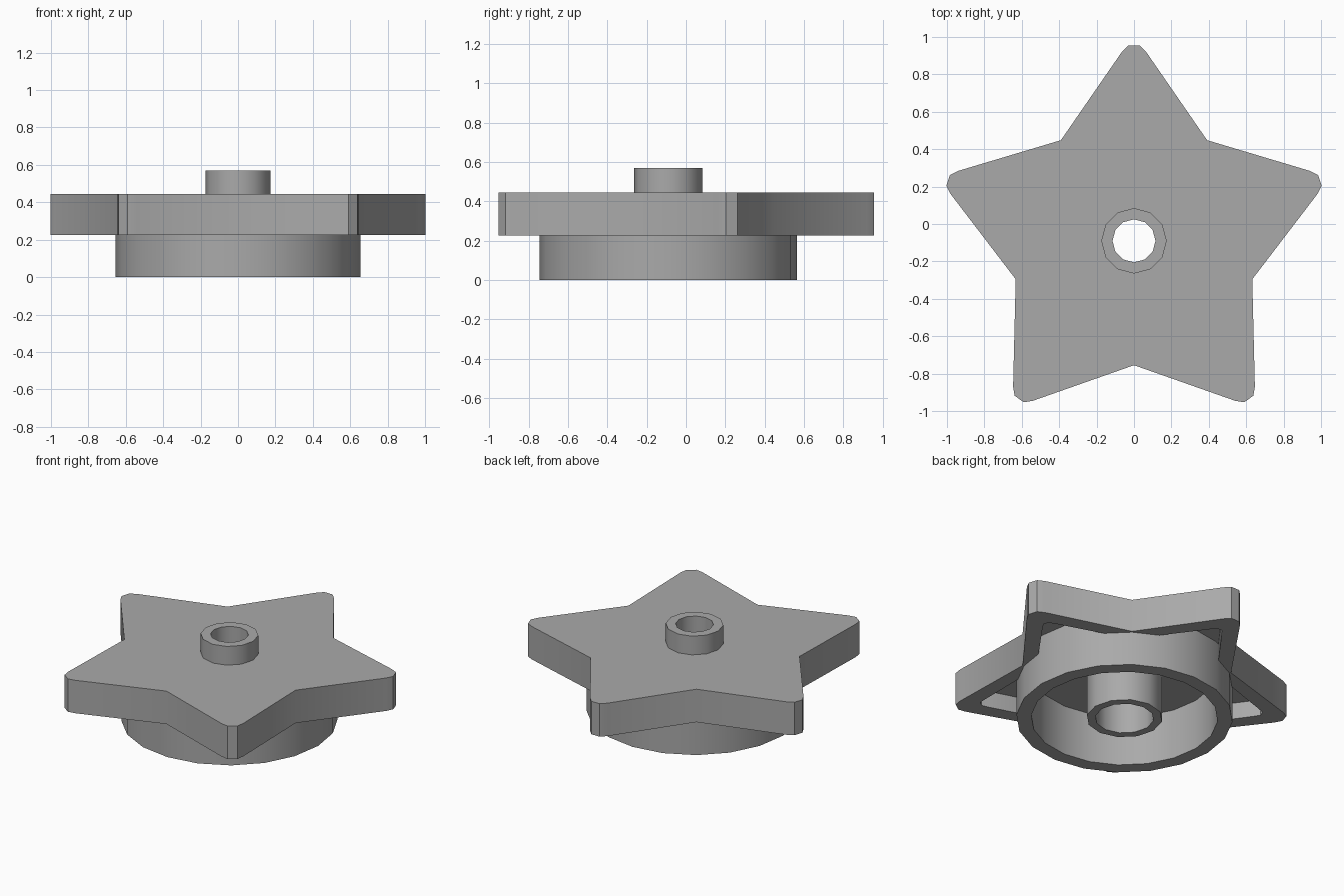
import bpy, bmesh
from math import sin, cos, tau, radians

cube = bpy.data.objects.get("Cube")
if cube:
    bpy.data.objects.remove(cube, do_unlink=True)

CENTRE_Y = -0.09
RIM_Z, ROOF_Z, TOP_Z = 0.225, 0.335, 0.445

grey = bpy.data.materials.new("plain grey")
grey.use_nodes = True
colour = (0.40, 0.40, 0.40, 1)
grey.diffuse_color = colour
grey.node_tree.nodes["Principled BSDF"].inputs["Base Color"].default_value = colour


def circle(radius, sides):
    return [(radius * cos(tau * i / sides), radius * sin(tau * i / sides)) for i in range(sides)]


def star(tip, notch):
    """Five-pointed outline: one blunt tip and one notch, turned five times."""
    unit = [(-x, y) for x, y in tip] + [(x, y) for x, y in reversed(tip)]
    unit.append((notch * sin(tau / 10), notch * cos(tau / 10)))
    points = []
    for i in range(5):
        c, s = cos(tau * i / 5), sin(tau * i / 5)
        points += [(x * c + y * s, y * c - x * s) for x, y in unit]
    return points


def add_loop(bm, outline, z):
    return [bm.verts.new((x, y + CENTRE_Y, z)) for x, y in outline]


def bridge(bm, a, b):
    for i in range(len(a)):
        j = (i + 1) % len(a)
        bm.faces.new((a[i], a[j], b[j], b[i]))


def fill(bm, *loops):
    edges = [bm.edges.get((l[i - 1], l[i])) for l in loops for i in range(len(l))]
    bmesh.ops.triangle_fill(bm, edges=edges, use_beauty=True)


def finish(bm, name):
    bmesh.ops.recalc_face_normals(bm, faces=bm.faces)
    mesh = bpy.data.meshes.new(name)
    bm.to_mesh(mesh)
    bm.free()
    mesh.materials.append(grey)
    obj = bpy.data.objects.new(name, mesh)
    bpy.context.collection.objects.link(obj)
    bpy.ops.object.select_all(action='DESELECT')
    obj.select_set(True)
    bpy.context.view_layer.objects.active = obj
    bpy.ops.object.shade_smooth_by_angle(angle=radians(40))
    return obj


def lathe(name, profile, sides):
    """Turn a closed (radius, height) profile round the hub axis."""
    bm = bmesh.new()
    loops = [add_loop(bm, circle(r, sides), z) for r, z in profile]
    for i in range(len(loops)):
        bridge(bm, loops[i - 1], loops[i])
    return finish(bm, name)


# Star plate: hollow underneath, with a hole for the hub
outer = star([(0.065, 1.01), (0.03, 1.045)], 0.665)
inner = star([(0.047, 0.86), (0.018, 0.895)], 0.575)
hole = circle(0.15, 12)
bm = bmesh.new()
outer_top, outer_rim = add_loop(bm, outer, TOP_Z), add_loop(bm, outer, RIM_Z)
inner_rim, inner_roof = add_loop(bm, inner, RIM_Z), add_loop(bm, inner, ROOF_Z)
hole_roof, hole_top = add_loop(bm, hole, ROOF_Z), add_loop(bm, hole, TOP_Z)
bridge(bm, outer_top, outer_rim)
bridge(bm, outer_rim, inner_rim)
bridge(bm, inner_rim, inner_roof)
bridge(bm, hole_roof, hole_top)
fill(bm, outer_top, hole_top)
fill(bm, inner_roof, hole_roof)
finish(bm, "star_plate")

# Round skirt below the plate
lathe("base_ring", [(0.565, 0), (0.655, 0), (0.655, 0.34), (0.565, 0.34)], 20)

# Hub: wide socket below, narrow tube above
lathe("hub_tube", [(0.178, 0), (0.23, 0), (0.23, 0.36), (0.175, 0.36),
                   (0.175, 0.57), (0.115, 0.57), (0.115, 0.3), (0.178, 0.3)], 12)
